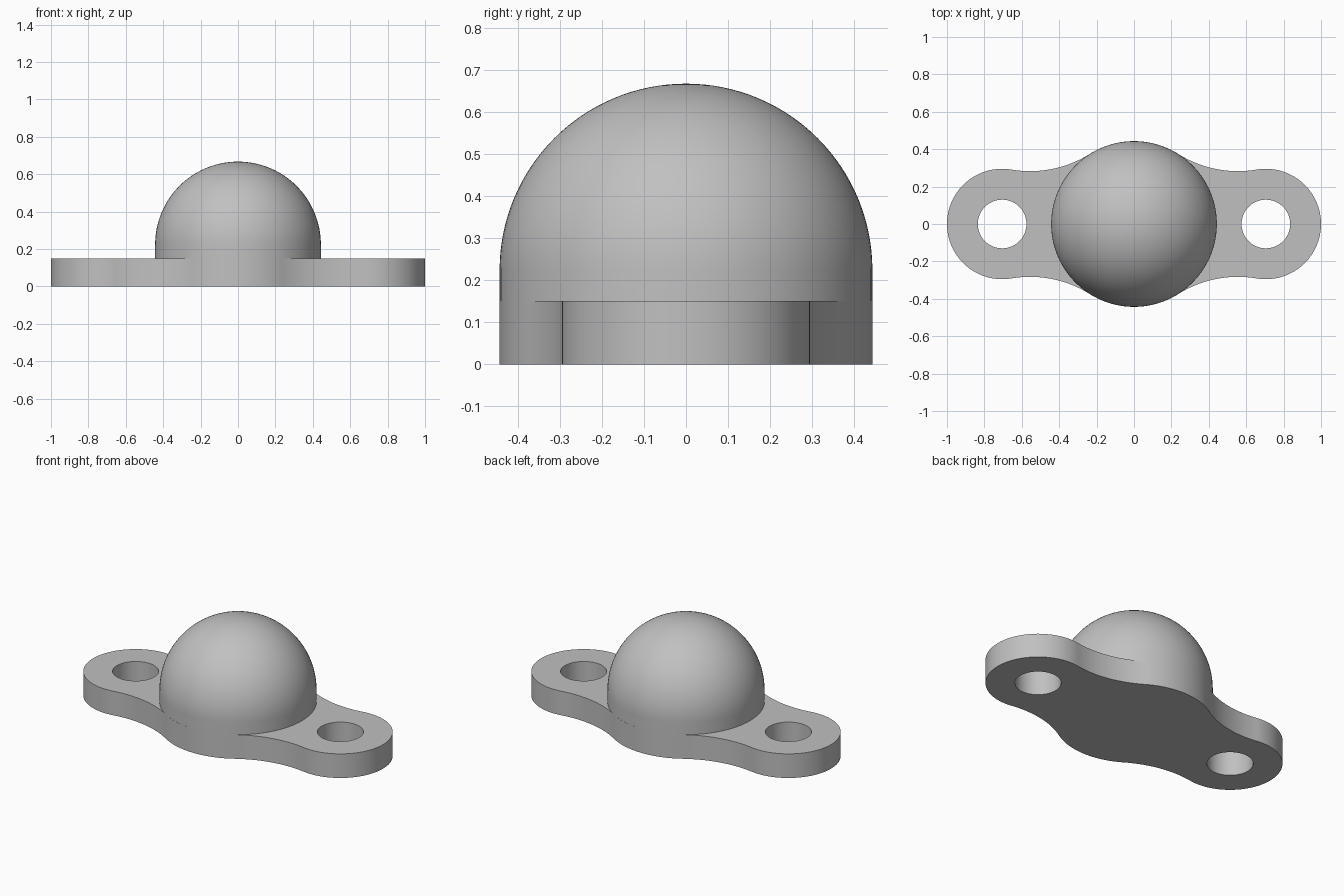
import bpy, bmesh
from math import sin, cos, pi, atan2, sqrt, radians
from mathutils import Vector

cube = bpy.data.objects.get("Cube")
if cube:
    bpy.data.objects.remove(cube, do_unlink=True)

DOME_R, DOME_Z = 0.443, 0.224      # dome radius, height of its equator
EAR_R, EAR_X = 0.295, 0.705        # mounting ear radius and centre
HOLE_R, FILLET_R, THICK = 0.13, 0.6, 0.15

grey = bpy.data.materials.new("plain_grey")
grey.use_nodes = True
grey.diffuse_color = (0.53, 0.53, 0.53, 1)
grey.node_tree.nodes["Principled BSDF"].inputs["Base Color"].default_value = grey.diffuse_color


def arc(cx, cy, r, a0, a1, n):
    """Points along an arc, without its last point."""
    return [Vector((cx + r * cos(a0 + (a1 - a0) * i / n),
                    cy + r * sin(a0 + (a1 - a0) * i / n), 0)) for i in range(n)]


def finish(bm, name):
    bmesh.ops.recalc_face_normals(bm, faces=bm.faces)
    mesh = bpy.data.meshes.new(name)
    bm.to_mesh(mesh)
    bm.free()
    mesh.materials.append(grey)
    obj = bpy.data.objects.new(name, mesh)
    bpy.context.collection.objects.link(obj)
    bpy.ops.object.select_all(action='DESELECT')
    obj.select_set(True)
    bpy.context.view_layer.objects.active = obj
    bpy.ops.object.shade_smooth_by_angle(angle=radians(30))
    return obj


# Fillet circle touching both the dome circle and an ear circle
d1, d2 = DOME_R + FILLET_R, EAR_R + FILLET_R
fx = (d1 ** 2 - d2 ** 2 + EAR_X ** 2) / (2 * EAR_X)
fy = sqrt(d1 ** 2 - fx ** 2)
a_dome = atan2(fy, fx)
a_ear = atan2(fy, fx - EAR_X)

# Outline, anticlockwise: half of it, then the same turned by 180 degrees
half = (arc(EAR_X, 0, EAR_R, -a_ear, a_ear, 64)
        + arc(fx, fy, FILLET_R, a_ear - pi, a_dome - pi, 24)
        + arc(0, 0, DOME_R, a_dome, pi - a_dome, 24)
        + arc(-fx, fy, FILLET_R, -a_dome, -a_ear, 24))
outline = half + [-p for p in half]
holes = [arc(s * EAR_X, 0, HOLE_R, 0, 2 * pi, 64) for s in (-1, 1)]

# Base plate with two through holes
bm = bmesh.new()
edges = []
for loop in [outline] + holes:
    vs = [bm.verts.new(p) for p in loop]
    edges += [bm.edges.new((vs[i - 1], vs[i])) for i in range(len(vs))]
bmesh.ops.triangle_fill(bm, use_beauty=True, edges=edges, normal=(0, 0, 1))
ext = bmesh.ops.extrude_face_region(bm, geom=bm.faces[:])
top = [g for g in ext["geom"] if isinstance(g, bmesh.types.BMVert)]
bmesh.ops.translate(bm, verts=top, vec=(0, 0, THICK))
finish(bm, "base_plate")

# Dome: short upright wall and hemisphere, turned around z
bm = bmesh.new()
profile = [Vector((DOME_R, 0, THICK))]
profile += [Vector((DOME_R * cos(t * pi / 64), 0, DOME_Z + DOME_R * sin(t * pi / 64)))
            for t in range(32)] + [Vector((0, 0, DOME_Z + DOME_R))]
vs = [bm.verts.new(p) for p in profile]
es = [bm.edges.new(pair) for pair in zip(vs, vs[1:])]
bmesh.ops.spin(bm, geom=vs + es, cent=(0, 0, 0), axis=(0, 0, 1),
               angle=2 * pi, steps=96, use_duplicate=False)
bmesh.ops.remove_doubles(bm, verts=bm.verts, dist=0.0001)
finish(bm, "dome")
